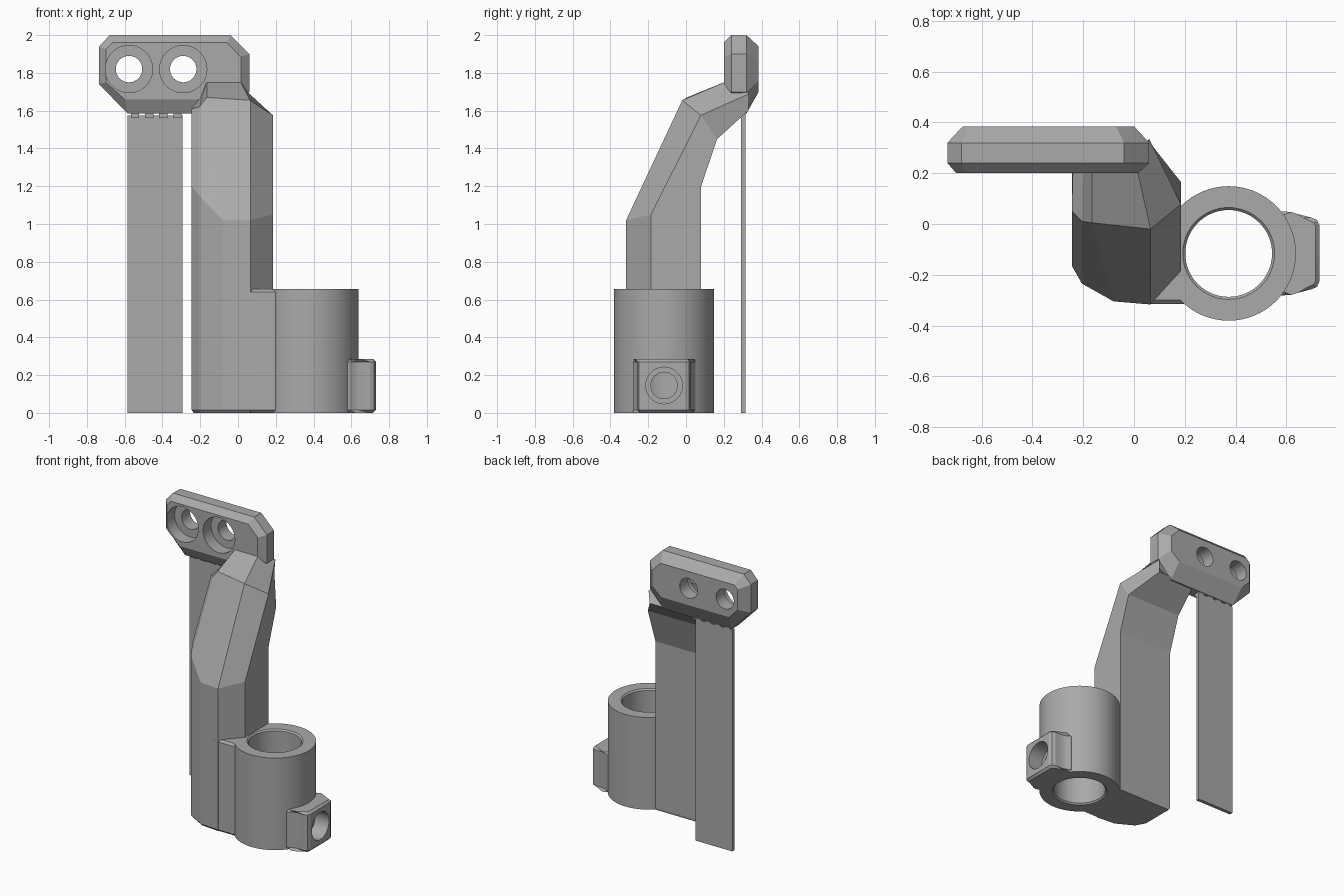
import bpy, bmesh, math
from mathutils import Vector

cube = bpy.data.objects.get("Cube")
if cube:
    bpy.data.objects.remove(cube, do_unlink=True)

grey = bpy.data.materials.new("plain grey")
grey.use_nodes = True
GREY = (0.4, 0.4, 0.4, 1)
grey.diffuse_color = GREY
next(n for n in grey.node_tree.nodes if n.type == 'BSDF_PRINCIPLED').inputs["Base Color"].default_value = GREY


def loft(name, rings, chamfer=0):
    """Skin matching point loops, cap both ends, optionally chamfer the cap rims."""
    bm = bmesh.new()
    loops = [[bm.verts.new(p) for p in ring] for ring in rings]
    n = len(loops[0])
    for lo, hi in zip(loops, loops[1:]):
        for i in range(n):
            j = (i + 1) % n
            bm.faces.new((lo[i], lo[j], hi[j], hi[i]))
    caps = [bm.faces.new(loops[0]), bm.faces.new(loops[-1])]
    if chamfer:
        rim = [e for f in caps for e in f.edges]
        bmesh.ops.bevel(bm, geom=rim, offset=chamfer, segments=1, affect='EDGES')
    bmesh.ops.recalc_face_normals(bm, faces=bm.faces)
    mesh = bpy.data.meshes.new(name)
    bm.to_mesh(mesh)
    bm.free()
    mesh.materials.append(grey)
    obj = bpy.data.objects.new(name, mesh)
    bpy.context.collection.objects.link(obj)
    return obj


def prism(name, outline, z0, z1, chamfer=0):
    return loft(name, [[(x, y, z) for x, y in outline] for z in (z0, z1)], chamfer)


def lathe(name, centre, axis, stations, sides=64, chamfer=0):
    """Round solid along an axis; stations are (distance, radius)."""
    turn = Vector(axis).to_track_quat('Z', 'Y')
    angles = [2 * math.pi * i / sides for i in range(sides)]
    rings = [[Vector(centre) + turn @ Vector((r * math.cos(a), r * math.sin(a), d))
              for a in angles] for d, r in stations]
    return loft(name, rings, chamfer)


def combine(target, tool, operation):
    mod = target.modifiers.new("combine", 'BOOLEAN')
    mod.operation, mod.object, mod.solver = operation, tool, 'EXACT'
    bpy.context.view_layer.objects.active = target
    bpy.ops.object.modifier_apply(modifier=mod.name)
    bpy.data.objects.remove(tool, do_unlink=True)


def smooth(obj):
    bpy.ops.object.select_all(action='DESELECT')
    obj.select_set(True)
    bpy.context.view_layer.objects.active = obj
    bpy.ops.object.shade_smooth_by_angle(angle=math.radians(20))


# Socket: ring, web to the arm and screw lug
CX, CY, H = 0.373, -0.116, 0.655
socket = lathe("socket", (CX, CY, 0), (0, 0, 1), [(0, 0.265), (H, 0.265)], chamfer=0.015)
web = prism("web", [(0.03, -0.315), (0.2, -0.315), (0.26, -0.2), (0.26, 0), (0.2, 0.075),
                    (0.1, 0.06)], 0, H, 0.015)
combine(socket, web, 'UNION')
half = [(0.45, 0.165), (0.59, 0.165), (0.613, 0.15), (0.64, 0.141), (0.7, 0.141),
        (0.721, 0.132), (0.73, 0.111)]
lug = prism("lug", [(x, CY - y) for x, y in half] + [(x, CY + y) for x, y in reversed(half)],
            0, 0.285, 0.015)
combine(socket, lug, 'UNION')
bore = lathe("bore", (CX, CY, 0), (0, 0, 1),
             [(-0.01, 0.191), (0.01, 0.171), (H - 0.01, 0.171), (H + 0.01, 0.191)])
combine(socket, bore, 'DIFFERENCE')
screw = lathe("screw_hole", (0.45, CY, 0.145), (1, 0, 0),
              [(0, 0.07), (0.17, 0.07), (0.17, 0.097), (0.3, 0.097)], 48)
combine(socket, screw, 'DIFFERENCE')
smooth(socket)

# Arm: faceted column leaning back to the plate
foot = [(-0.245, 0.08), (-0.245, -0.165), (-0.205, -0.235), (-0.08, -0.305),
        (0.065, -0.317), (0.185, -0.185), (0.185, 0.08)]
bend_z = [1.2, 1.2, 1.15, 1.02, 1.02, 1.05, 1.2]
shoulder = [(-0.245, 0.165, 1.45), (-0.245, 0.05, 1.61), (-0.205, 0.01, 1.62),
            (-0.165, 0.005, 1.67), (0.065, -0.02, 1.655), (0.185, 0.078, 1.575),
            (0.185, 0.165, 1.45)]
top = [(-0.24, 0.325, 1.6), (-0.24, 0.25, 1.61), (-0.2, 0.235, 1.67),
       (-0.165, 0.225, 1.76), (0.01, 0.225, 1.76), (0.06, 0.335, 1.69),
       (0.055, 0.33, 1.6)]
loft("arm", [[(x * 0.96, y * 0.96, 0) for x, y in foot],
             [(x, y, 0.015) for x, y in foot],
             [(x, y, z) for (x, y), z in zip(foot, bend_z)],
             shoulder, top])

# Mounting plate: chamfered block with two counterbored holes
rim = [(-0.735, 1.74), (-0.735, 1.94), (-0.68, 2), (-0.04, 2),
       (0.06, 1.9), (0.06, 1.7), (-0.05, 1.585), (-0.585, 1.585)]
front = [(-0.7, 1.75), (-0.7, 1.925), (-0.665, 1.96), (-0.06, 1.96),
         (0.015, 1.885), (0.015, 1.73), (-0.06, 1.66), (-0.6, 1.66)]
back = [(-0.675, 1.77), (-0.675, 1.915), (-0.65, 1.94), (-0.07, 1.94),
        (0, 1.87), (0, 1.76), (-0.07, 1.7), (-0.61, 1.7)]
plate = loft("mounting_plate", [[(x, y, z) for x, z in outline] for y, outline in
                                ((0.2, front), (0.24, rim), (0.32, rim), (0.385, back))])
for x in (-0.577, -0.29):
    hole = lathe("plate_hole", (x, 0.15, 1.82), (0, 1, 0),
                 [(0, 0.125), (0.14, 0.125), (0.14, 0.07), (0.3, 0.07)], 48)
    combine(plate, hole, 'DIFFERENCE')
smooth(plate)

# Thin support strip with break-off tabs
def box(name, x0, x1, y0, y1, z0, z1):
    return prism(name, [(x0, y0), (x1, y0), (x1, y1), (x0, y1)], z0, z1)

box("support_strip", -0.585, -0.295, 0.29, 0.315, 0, 1.575)
for i in range(4):
    x = -0.545 + 0.075 * i
    box(f"support_tab_{i + 1}", x - 0.022, x + 0.022, 0.275, 0.315, 1.56, 1.59)
